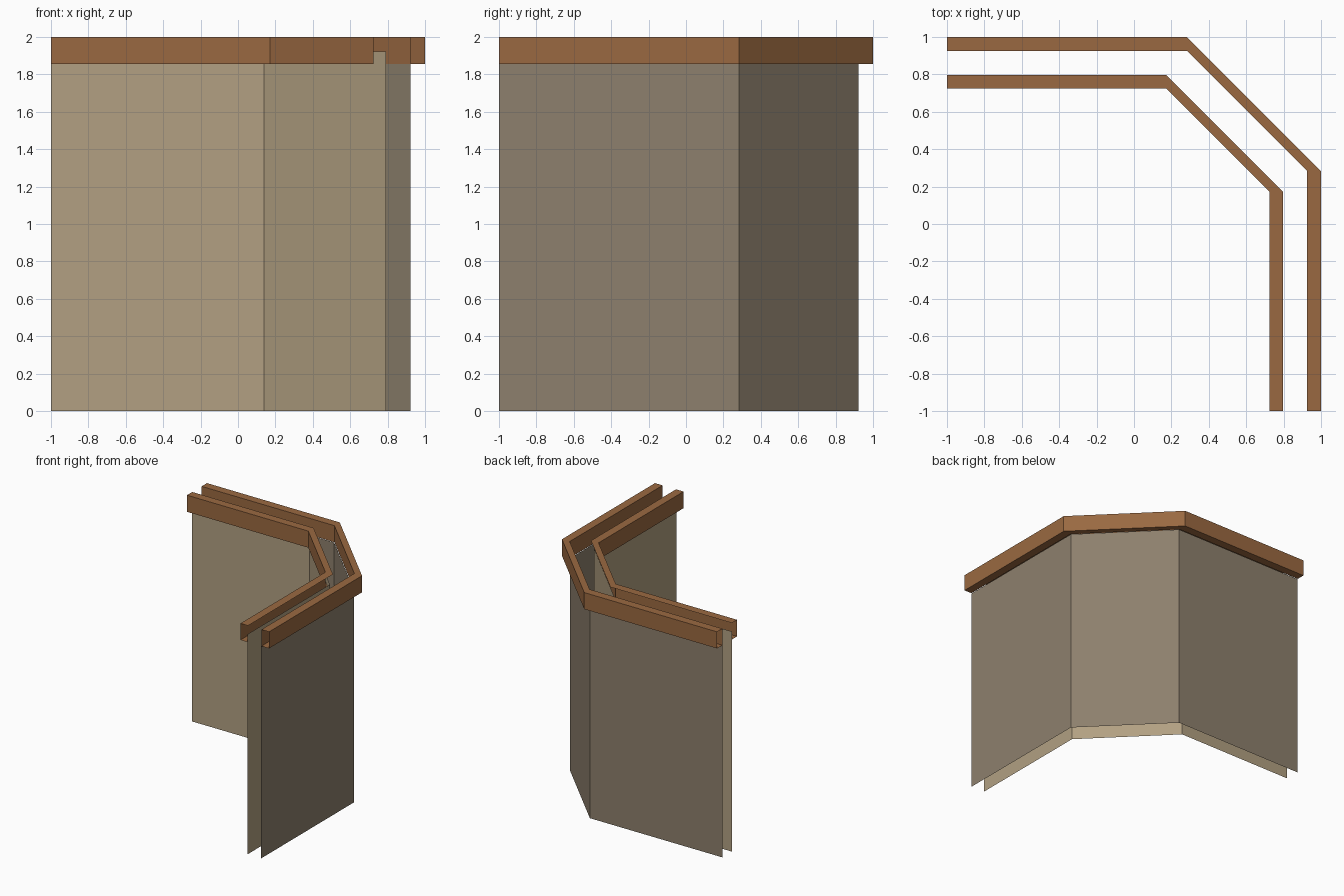
import bpy

if "Cube" in bpy.data.objects:
    bpy.data.objects.remove(bpy.data.objects["Cube"])


def material(name, rgb):
    lin = [((c / 255 + 0.055) / 1.055) ** 2.4 for c in rgb]
    m = bpy.data.materials.new(name)
    m.diffuse_color = (*lin, 1)
    m.use_nodes = True
    m.node_tree.nodes["Principled BSDF"].inputs["Base Color"].default_value = m.diffuse_color
    return m


brown = material("brown wood", (154, 105, 65))
beige = material("light beige", (178, 160, 130))
taupe = material("grey beige", (141, 128, 109))


def bend(offset, corner, z):
    """Plan line along the back, across the cut corner and down the right side."""
    return [(-1, offset, z), (corner, offset, z), (offset, corner, z), (offset, -1, z)]


def sheet(name, rows, mat, closed=False):
    """Skin a surface between successive plan lines."""
    n = len(rows[0])
    verts = [p for row in rows for p in row]
    faces = []
    count = len(rows)
    for r in range(count if closed else count - 1):
        a, b = r * n, ((r + 1) % count) * n
        for i in range(n - 1):
            faces.append((a + i, a + i + 1, b + i + 1, b + i))
    mesh = bpy.data.meshes.new(name)
    mesh.from_pydata(verts, [], faces)
    mesh.materials.append(mat)
    obj = bpy.data.objects.new(name, mesh)
    bpy.context.collection.objects.link(obj)
    return obj


TOP, LOW = 2.0, 1.855

# Thin wall sheets
sheet("outer_wall", [bend(0.922, 0.283, 0), bend(0.922, 0.283, LOW)], taupe)
sheet("inner_wall", [bend(0.79, 0.14, 0), bend(0.79, 0.14, 1.922)], beige)

# Outer rail: hollow box with open ends
sheet("outer_rail", [bend(1.0, 0.283, LOW), bend(1.0, 0.283, TOP),
                     bend(0.926, 0.283, TOP), bend(0.926, 0.283, LOW)], brown, closed=True)

# Inner rail: channel open towards the gap between the walls
sheet("inner_rail", [bend(0.797, 0.172, TOP), bend(0.724, 0.172, TOP),
                     bend(0.724, 0.172, LOW), bend(0.79, 0.14, LOW)], brown)
